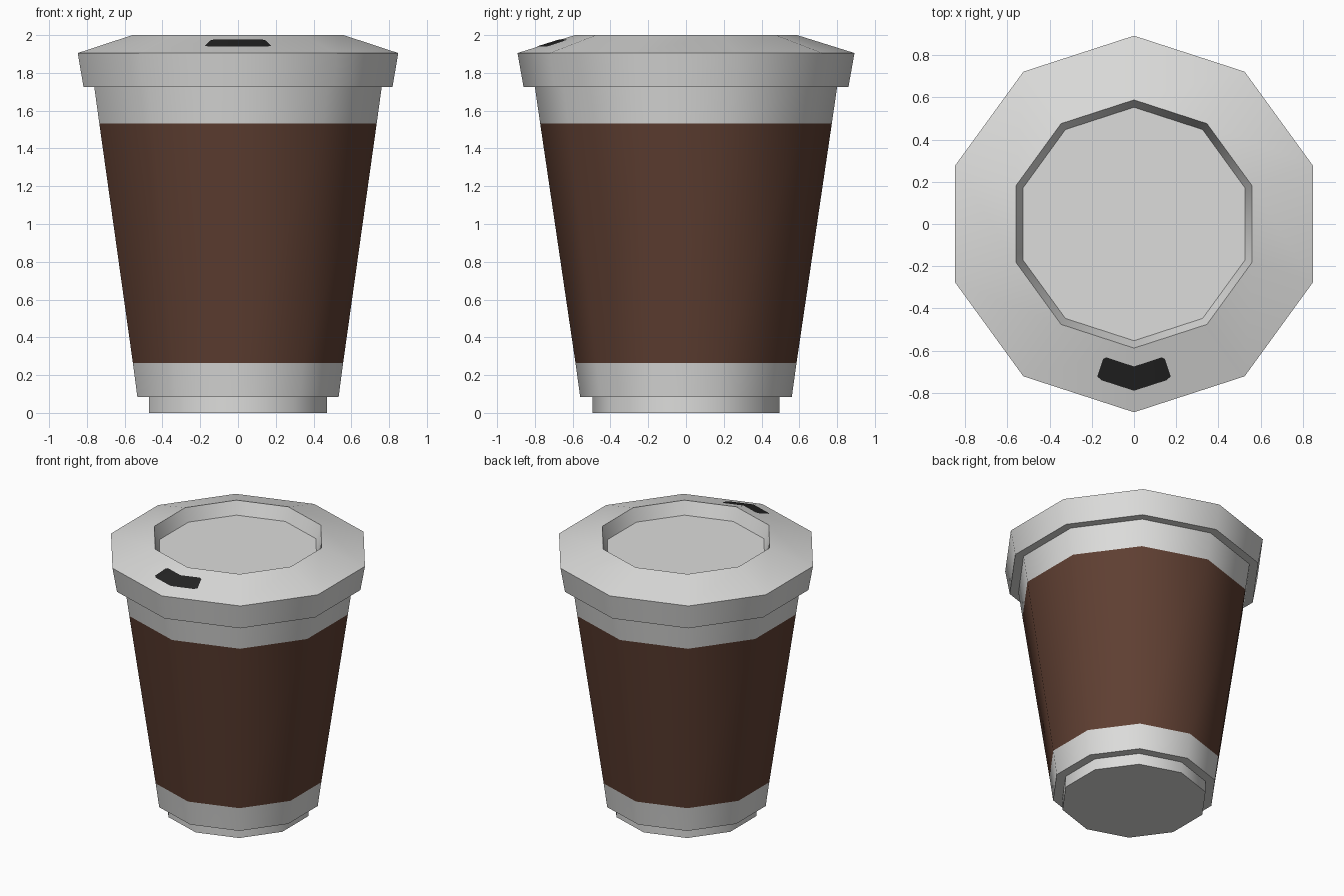
import bpy, bmesh, math

if "Cube" in bpy.data.objects:
    bpy.data.objects.remove(bpy.data.objects["Cube"])

SIDES = 10
TAN = math.tan(math.pi / SIDES)


def material(name, rgb):
    m = bpy.data.materials.new(name)
    m.diffuse_color = (*rgb, 1)
    m.use_nodes = True
    m.node_tree.nodes["Principled BSDF"].inputs["Base Color"].default_value = m.diffuse_color
    return m


paper = material("light_grey", (0.72, 0.72, 0.71))
brown = material("sleeve_brown", (0.115, 0.05, 0.032))
black = material("opening_black", (0.018, 0.018, 0.018))


def finish(name, bm, mats):
    me = bpy.data.meshes.new(name)
    bm.to_mesh(me)
    bm.free()
    ob = bpy.data.objects.new(name, me)
    bpy.context.collection.objects.link(ob)
    for m in mats:
        me.materials.append(m)
    bpy.ops.object.select_all(action='DESELECT')
    bpy.context.view_layer.objects.active = ob
    ob.select_set(True)
    bpy.ops.object.shade_smooth_by_angle(angle=math.radians(40))
    return ob


def lathe(profile, cap_start=False, cap_end=False):
    """Ten-sided turned shape, corners on the y axis."""
    bm = bmesh.new()
    rings = [[bm.verts.new((r * math.cos(a), r * math.sin(a), z))
              for a in (math.pi / 2 + math.tau * k / SIDES for k in range(SIDES))]
             for r, z in profile]
    for lo, hi in zip(rings, rings[1:]):
        for k in range(SIDES):
            n = (k + 1) % SIDES
            bm.faces.new((lo[k], lo[n], hi[n], hi[k]))
    if cap_start:
        bm.faces.new(rings[0][::-1])
    if cap_end:
        bm.faces.new(rings[-1])
    return bm


# Cup with foot; the sleeve band is coloured by height
bm = lathe([(0.495, 0), (0.495, 0.083), (0.56, 0.083), (0.585, 0.263),
            (0.772, 1.532), (0.80, 1.725)], cap_start=True)
for f in bm.faces:
    f.material_index = int(0.3 < f.calc_center_median().z < 1.5)
finish("cup", bm, [paper, brown])

# Lid with sloped top and sunken centre
R_EDGE, Z_EDGE, R_RIM, Z_RIM = 0.892, 1.905, 0.588, 2.0
bm = lathe([(0.80, 1.725), (0.86, 1.725), (R_EDGE, Z_EDGE), (R_RIM, Z_RIM),
            (0.553, 1.905)], cap_end=True)
finish("lid", bm, [paper])

# Drinking opening: thin bent plate lying on the lid slope
half = [(0, -0.79), (0.155, -0.74), (0.174, -0.722), (0.147, -0.64),
        (0.132, -0.632), (0, -0.675)]
bm = bmesh.new()
for s in (1, -1):
    vs = []
    for x, y in half:
        r = -y + x * TAN
        z = Z_EDGE + (R_EDGE - r) * (Z_RIM - Z_EDGE) / (R_EDGE - R_RIM)
        vs.append(bm.verts.new((s * x, y, z + 0.003)))
    bm.faces.new(vs[::s])
bmesh.ops.remove_doubles(bm, verts=bm.verts, dist=0.0001)
finish("drinking_opening", bm, [black])
